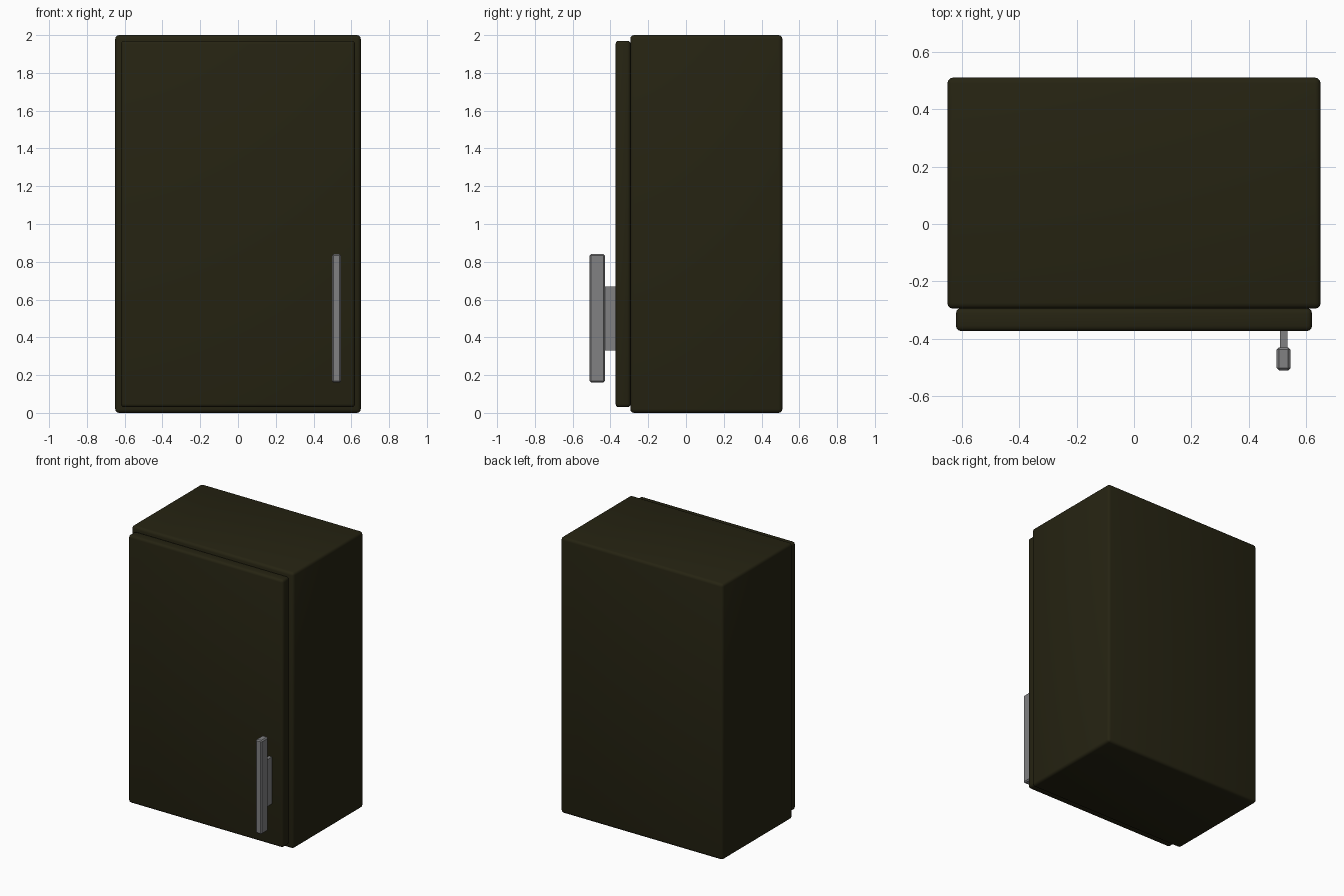
import bpy
import bmesh
from mathutils import Vector

if "Cube" in bpy.data.objects:
    bpy.data.objects.remove(bpy.data.objects["Cube"])


def material(name, rgb):
    m = bpy.data.materials.new(name)
    m.diffuse_color = (*rgb, 1.0)
    m.use_nodes = True
    m.node_tree.nodes["Principled BSDF"].inputs["Base Color"].default_value = m.diffuse_color
    return m


dark_wood = material("dark olive wood", (0.019, 0.017, 0.006))
grey_metal = material("grey metal", (0.22, 0.22, 0.225))


def box(name, lo, hi, mat, bevel=0.0, segments=3):
    """Box between two corners with optionally rounded edges."""
    lo, hi = Vector(lo), Vector(hi)
    bm = bmesh.new()
    bmesh.ops.create_cube(bm, size=1.0)
    for v in bm.verts:
        v.co = Vector([(lo[i] + hi[i]) / 2 + v.co[i] * (hi[i] - lo[i]) for i in range(3)])
    if bevel:
        bmesh.ops.bevel(bm, geom=bm.edges[:], offset=bevel, segments=segments,
                        profile=0.5, affect='EDGES')
    mesh = bpy.data.meshes.new(name)
    bm.to_mesh(mesh)
    bm.free()
    mesh.materials.append(mat)
    ob = bpy.data.objects.new(name, mesh)
    bpy.context.collection.objects.link(ob)
    bpy.ops.object.select_all(action='DESELECT')
    ob.select_set(True)
    bpy.context.view_layer.objects.active = ob
    bpy.ops.object.shade_smooth_by_angle()
    return ob


# Cabinet body and the door panel on its front
box("cabinet_body", (-0.65, -0.295, 0.0), (0.65, 0.51, 2.0), dark_wood, 0.02)
box("door", (-0.62, -0.373, 0.03), (0.62, -0.293, 1.97), dark_wood, 0.018)

# Upright handle bar and the plate that holds it to the door
box("handle_bar", (0.497, -0.51, 0.16), (0.545, -0.43, 0.84), grey_metal, 0.008, 1)
box("handle_mount", (0.509, -0.435, 0.33), (0.534, -0.37, 0.67), grey_metal)
